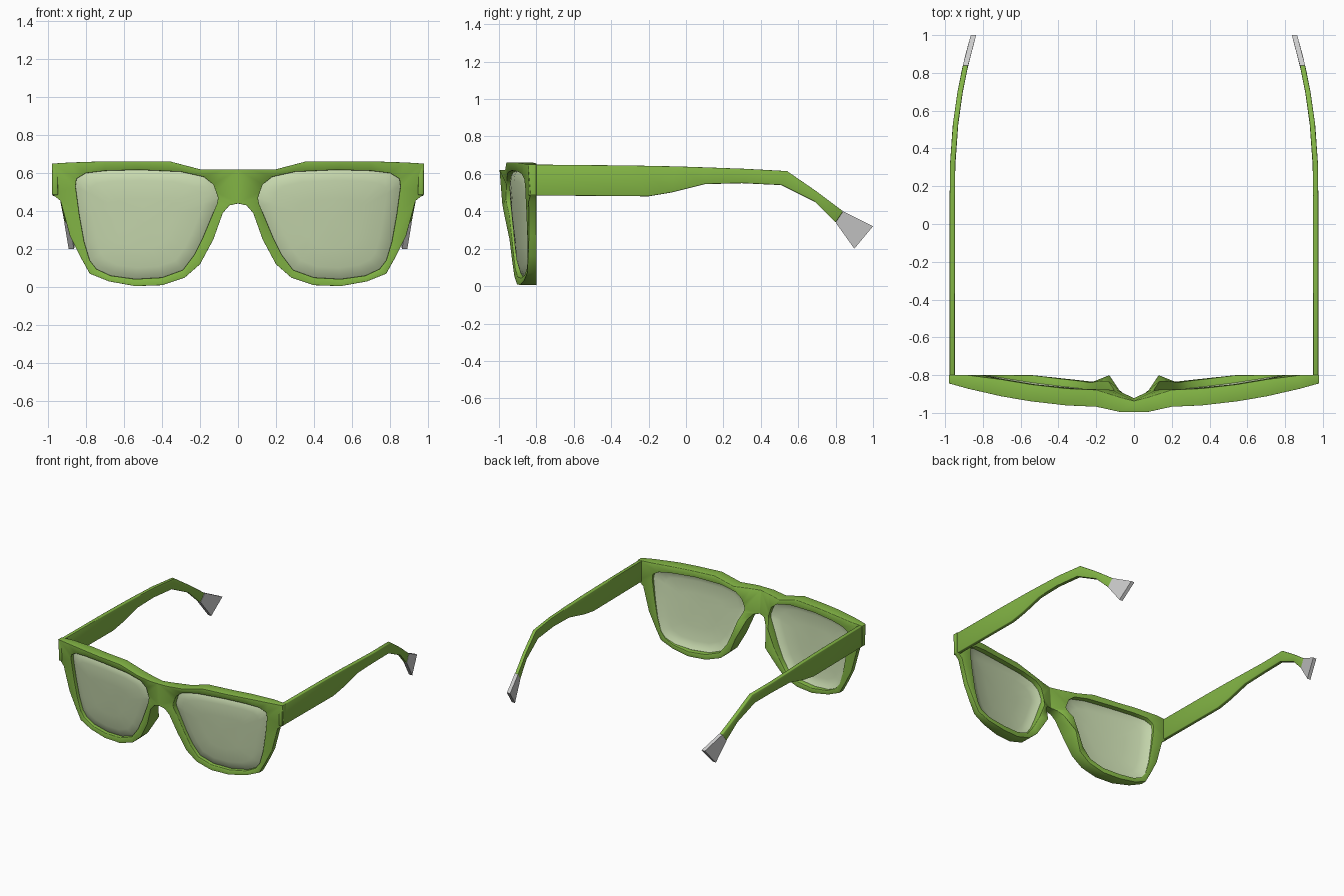
import bpy, bmesh, math

if "Cube" in bpy.data.objects:
    bpy.data.objects.remove(bpy.data.objects["Cube"])

def material(name, rgb):
    m = bpy.data.materials.new(name)
    m.diffuse_color = (*rgb, 1)
    m.use_nodes = True
    m.node_tree.nodes["Principled BSDF"].inputs["Base Color"].default_value = m.diffuse_color
    return m

GREEN = material("green_plastic", (0.23, 0.47, 0.06))
LENS = material("pale_lens", (0.58, 0.70, 0.43))

# Paired outlines of the right half: outer x, z, then lens opening x, z
RIM = [(0, .62, .115, .50), (.07, .62, .13, .54), (.20, .62, .18, .58),
       (.36, .662, .30, .607), (.55, .662, .52, .617), (.70, .662, .70, .612),
       (.88, .656, .80, .60), (.98, .65, .85, .57), (.98, .49, .855, .53),
       (.935, .455, .835, .38), (.885, .27, .81, .24), (.83, .16, .78, .14),
       (.78, .07, .745, .095), (.68, .03, .67, .06), (.54, .005, .54, .042),
       (.40, .01, .40, .05), (.28, .05, .29, .09), (.20, .12, .23, .17),
       (.13, .25, .185, .26), (.08, .39, .135, .38), (.045, .43, .11, .44),
       (0, .44, .105, .47)]

# Temple stations: top y, z, then bottom y, z
TEMPLE = [(-.845, .65, -.845, .485), (-.30, .645, -.20, .48), (-.05, .64, -.08, .50),
          (.10, .635, .10, .545), (.32, .627, .30, .55), (.54, .615, .51, .54),
          (.70, .505, .69, .45), (.84, .40, .80, .34), (1.0, .32, .90, .20)]

def front_y(x, z):
    bridge = .025 * min(1, max(0, (.14 - x) / .07))
    return -.975 + .13 * (x / .98) ** 2.2 + .08 * (.66 - z) - bridge

def back_y(x, z):
    pad = .065 * math.exp(-((x - .12) / .06) ** 2 - ((z - .29) / .11) ** 2)
    return min(front_y(x, z) + .06 + .03 * min(1, x / .12) + pad, -.80)

def finish(name, bm, mat=None, bevel=0, solid=0):
    bmesh.ops.recalc_face_normals(bm, faces=bm.faces)
    me = bpy.data.meshes.new(name)
    bm.to_mesh(me)
    bm.free()
    ob = bpy.data.objects.new(name, me)
    bpy.context.collection.objects.link(ob)
    if mat:
        me.materials.append(mat)
    if solid:
        ob.modifiers.new("thickness", 'SOLIDIFY').thickness = solid
    mir = ob.modifiers.new("mirror", 'MIRROR')
    mir.use_clip = True
    if bevel:
        b = ob.modifiers.new("bevel", 'BEVEL')
        b.width, b.segments, b.limit_method = bevel, 2, 'ANGLE'
        b.angle_limit = math.radians(40)
    bpy.ops.object.select_all(action='DESELECT')
    ob.select_set(True)
    bpy.context.view_layer.objects.active = ob
    bpy.ops.object.convert(target='MESH')
    bpy.ops.object.shade_smooth_by_angle(angle=math.radians(45))
    return ob

# Front frame: ring with front, back, outer wall and inner wall
bm = bmesh.new()
rows = []
for ox, oz, ix, iz in RIM:
    rows.append([bm.verts.new(p) for p in (
        (ox, front_y(ox, oz), oz), (ix, front_y(ix, iz) + .008, iz),
        (ix, back_y(ix, iz), iz), (ox, back_y(ox, oz), oz))])
n = len(rows)
for i in range(n):
    a, b = rows[i], rows[(i + 1) % n]
    for k in range(4):
        if k == 3 and i == n - 1:
            continue        # open at the mirror seam
        bm.faces.new((a[k], b[k], b[(k + 1) % 4], a[(k + 1) % 4]))
finish("front_frame", bm, GREEN, bevel=.013)

# Lenses: domed sheets following the frame curve
bm = bmesh.new()
cx, cz = .49, .34
rings = []
for s, recess in ((1.02, .04), (.93, .024), (.8, .016), (.45, .012)):
    ring = []
    for _, _, ix, iz in RIM:
        x, z = cx + (ix - cx) * s, cz + (iz - cz) * s
        ring.append(bm.verts.new((x, front_y(max(x, .14), z) + recess, z)))
    rings.append(ring)
mid = bm.verts.new((cx, front_y(cx, cz) + .012, cz))
for a, b in zip(rings, rings[1:]):
    for i in range(n):
        j = (i + 1) % n
        bm.faces.new((a[i], a[j], b[j], b[i]))
for i in range(n):
    bm.faces.new((rings[-1][i], rings[-1][(i + 1) % n], mid))
finish("lenses", bm, LENS, solid=.012)

# Temples: lofted bars bending down and inward behind the ears
def temple_x(y):
    return .976 - .112 * (max(0, y - .2) / .8) ** 2.1

def bar(name, stations, mat, bevel):
    bm = bmesh.new()
    loops = []
    for ty, tz, by, bz in stations:
        loops.append([bm.verts.new(p) for p in (
            (temple_x(ty), ty, tz), (temple_x(by), by, bz),
            (temple_x(by) - .028, by, bz), (temple_x(ty) - .028, ty, tz))])
    for a, b in zip(loops, loops[1:]):
        for k in range(4):
            bm.faces.new((a[k], a[(k + 1) % 4], b[(k + 1) % 4], b[k]))
    bm.faces.new(loops[0])
    bm.faces.new(loops[-1])
    finish(name, bm, mat, bevel)

bar("temples", TEMPLE[:-1], GREEN, .005)
bar("temple_tips", TEMPLE[-2:], None, 0)
